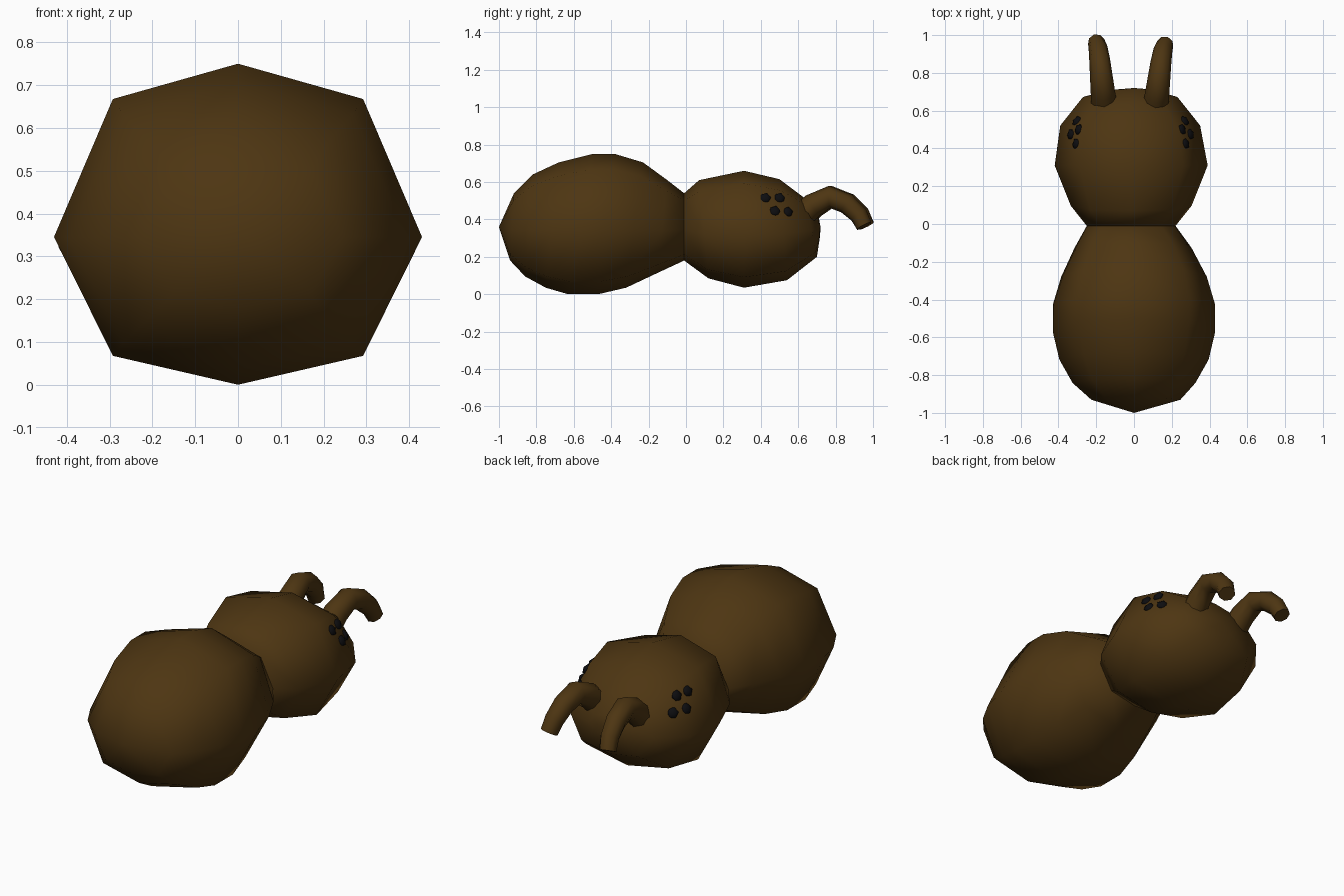
import bpy, bmesh
from mathutils import Vector
from mathutils.bvhtree import BVHTree

cube = bpy.data.objects.get("Cube")
if cube:
    bpy.data.objects.remove(cube)


def material(name, rgb):
    m = bpy.data.materials.new(name)
    m.use_nodes = True
    m.diffuse_color = (*rgb, 1)
    bsdf = m.node_tree.nodes["Principled BSDF"]
    bsdf.inputs["Base Color"].default_value = (*rgb, 1)
    bsdf.inputs["Roughness"].default_value = 0.9
    return m


BROWN = material("dark brown", (0.075, 0.036, 0.006))
BLACK = material("eye black", (0.004, 0.004, 0.005))


def finish(bm, name, mat):
    bmesh.ops.recalc_face_normals(bm, faces=bm.faces)
    mesh = bpy.data.meshes.new(name)
    for f in bm.faces:
        f.smooth = True
    bm.to_mesh(mesh)
    mesh.materials.append(mat)
    obj = bpy.data.objects.new(name, mesh)
    bpy.context.collection.objects.link(obj)
    return obj


def bridge(bm, rings):
    for a, b in zip(rings, rings[1:]):
        n = len(a)
        for i in range(n):
            bm.faces.new((a[i], a[(i + 1) % n], b[(i + 1) % n], b[i]))


# Eight-sided cross-section shared by both body parts
HALF = [(0, 1), (0.68, 0.78), (1, -0.08), (0.68, -0.82), (0, -1)]
SECTION = HALF + [(-x, z) for x, z in HALF[3:0:-1]]


def body_part(name, rows, pole):
    """rows: top y, top z, bottom y, bottom z, half width, centre x"""
    bm = bmesh.new()
    rings = []
    for ty, tz, by, bz, w, cx in rows:
        top, bottom = Vector((cx, ty, tz)), Vector((cx, by, bz))
        mid, up = (top + bottom) / 2, (top - bottom) / 2
        rings.append([bm.verts.new(mid + up * v + Vector((w * u, 0, 0)))
                      for u, v in SECTION])
    bridge(bm, rings)
    bm.faces.new(rings[0])
    tip = bm.verts.new(pole)
    for i in range(8):
        bm.faces.new((rings[-1][i], rings[-1][(i + 1) % 8], tip))
    return finish(bm, name, BROWN)


WAIST = (-0.01, 0.54, -0.01, 0.18, 0.235, -0.015)

abdomen = body_part("abdomen", [
    WAIST,
    (-0.10, 0.61, -0.15, 0.115, 0.31, -0.005),
    (-0.23, 0.705, -0.32, 0.035, 0.385, 0),
    (-0.38, 0.75, -0.47, 0.0, 0.43, 0),
    (-0.50, 0.75, -0.63, 0.0, 0.43, 0),
    (-0.68, 0.705, -0.75, 0.035, 0.395, 0),
    (-0.82, 0.64, -0.86, 0.095, 0.325, 0),
    (-0.92, 0.54, -0.94, 0.18, 0.235, 0.01),
], (0, -1, 0.36))

head = body_part("head", [
    WAIST,
    (0.07, 0.61, 0.12, 0.085, 0.32, -0.015),
    (0.31, 0.66, 0.31, 0.035, 0.405, -0.015),
    (0.50, 0.615, 0.54, 0.075, 0.37, -0.02),
    (0.64, 0.51, 0.70, 0.20, 0.25, -0.02),
    (0.71, 0.41, 0.715, 0.30, 0.09, 0),
], (0, 0.72, 0.355))


# Curved fangs swept along an arching path
PATH = [(0.60, 0.39), (0.69, 0.475), (0.78, 0.52), (0.87, 0.485),
        (0.935, 0.425), (0.965, 0.365)]


def fang(name, x0, x1, shift):
    bm = bmesh.new()
    pts = [Vector((x0 + (x1 - x0) * i / 5, y - shift, z))
           for i, (y, z) in enumerate(PATH)]
    rings = []
    for i, p in enumerate(pts):
        d = (pts[min(i + 1, 5)] - pts[max(i - 1, 0)]).normalized()
        side = d.cross(Vector((0, 0, 1))).normalized()
        up = side.cross(d)
        r = 0.07 - 0.005 * i
        rings.append([bm.verts.new(p + r * (side * u + up * v))
                      for u, v in ((1, 0), (0.7, 0.7), (0, 1), (-0.7, 0.7),
                                   (-1, 0), (-0.7, -0.7), (0, -1), (0.7, -0.7))])
    bridge(bm, rings)
    bm.faces.new(rings[0])
    bm.faces.new(rings[-1])
    return finish(bm, name, BROWN)


fangs = [fang("left_fang", 0.11, 0.165, 0.012),
         fang("right_fang", -0.155, -0.2, 0)]

# Four small flattened eyes on each side, set on the head surface
hb = bmesh.new()
hb.from_mesh(head.data)
surface = BVHTree.FromBMesh(hb)
for side, sign in (("left", 1), ("right", -1)):
    for i, (y, z) in enumerate([(0.425, 0.515), (0.5, 0.515),
                                (0.475, 0.445), (0.545, 0.44)]):
        spot, normal, _, _ = surface.ray_cast(Vector((sign, y, z)),
                                              Vector((-sign, 0, 0)))
        bm = bmesh.new()
        bmesh.ops.create_icosphere(bm, subdivisions=1, radius=0.031)
        eye = finish(bm, f"{side}_eye_{i + 1}", BLACK)
        bm.free()
        eye.location = spot
        eye.rotation_euler = normal.to_track_quat("Z", "Y").to_euler()
        eye.scale = (1, 1, 0.6)
hb.free()

# Keep only the hard rims sharp
bpy.ops.object.select_all(action="DESELECT")
for o in [abdomen, head] + fangs:
    o.select_set(True)
    bpy.context.view_layer.objects.active = o
bpy.ops.object.shade_smooth_by_angle(angle=1.1)
